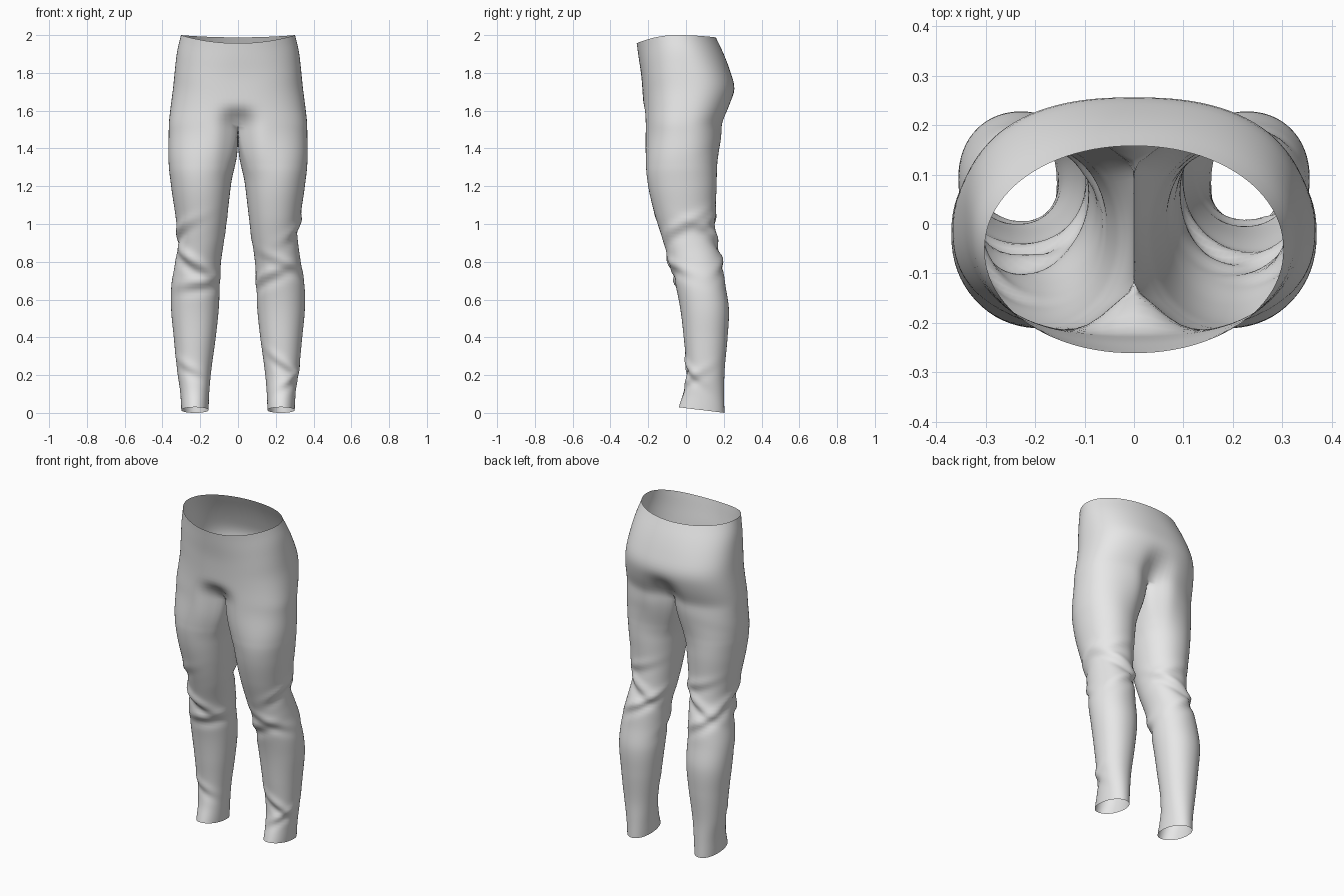
import bpy, bmesh, math

if "Cube" in bpy.data.objects:
    bpy.data.objects.remove(bpy.data.objects["Cube"])

# Silhouette stations: height, outer x, inner x, front y, back y
STATIONS = [
    (0.00, .300, .156, -.038, .203), (0.10, .306, .152, -.010, .202),
    (0.22, .322, .142, .003, .204), (0.40, .340, .118, -.012, .220),
    (0.55, .354, .102, -.030, .227), (0.68, .352, .096, -.056, .208),
    (0.80, .332, .090, -.088, .192), (0.92, .318, .072, -.124, .160),
    (1.05, .332, .056, -.165, .155), (1.20, .354, .038, -.200, .162),
    (1.40, .374, .010, -.222, .166), (1.53, .367, .0, -.225, .200),
    (1.62, .357, .0, -.226, .236), (1.72, .344, .0, -.231, .258),
    (1.82, .334, .0, -.238, .233), (1.92, .322, .0, -.251, .196),
    (2.00, .302, .0, -.261, .158)]
CROTCH = 1.53
OUTER, INNER = 49, 15          # columns on the outer arc and the inseam

# Cloth folds per leg: height, slope per radian, angle (front -90, back 90), depth
FOLDS = {
    -1: [(.81, .07, -75, .016), (.70, -.02, -110, .012), (.97, -.06, -20, .010),
         (.93, .07, 100, .012), (.84, -.07, 70, .011), (1.02, -.05, 110, .008),
         (1.47, .05, 95, .010), (.24, .05, -80, .006)],
    1: [(.74, .05, -115, .011), (.80, -.05, -70, .008), (1.00, .07, -10, .010),
        (.93, -.07, 80, .012), (.84, .07, 105, .011), (1.03, .05, 60, .008),
        (1.47, .05, 95, .010), (.25, -.07, -70, .010), (.18, .06, -50, .007)]}


def smooth(a, b, v):
    t = min(1, max(0, (v - a) / (b - a)))
    return t * t * (3 - 2 * t)


def station(z):
    """Smooth interpolation of the silhouette at height z."""
    n = len(STATIONS)
    i = max(k for k in range(n - 1) if STATIONS[k][0] <= z + 1e-9)
    p0, p1 = STATIONS[max(i - 1, 0)], STATIONS[i]
    p2, p3 = STATIONS[i + 1], STATIONS[min(i + 2, n - 1)]
    h = p2[0] - p1[0]
    t = (z - p1[0]) / h
    out = []
    for c in range(1, 5):
        m1 = (p2[c] - p0[c]) / (p2[0] - p0[0]) * h
        m2 = (p3[c] - p1[c]) / (p3[0] - p1[0]) * h
        out.append((2*t**3 - 3*t*t + 1) * p1[c] + (t**3 - 2*t*t + t) * m1
                   + (3*t*t - 2*t**3) * p2[c] + (t**3 - t*t) * m2)
    return out


def power(v, e):
    return math.copysign(abs(v) ** e, v)


def torso_point(z, phi):
    """Half of the hip section, from front centre round to back centre."""
    xo, _, yf, yb = station(z)
    cy, ry = (yf + yb) / 2, (yb - yf) / 2
    n = 2 / (2.05 + .35 * (1 - smooth(1.75, 2.0, z)))
    x = xo * power(max(0, math.cos(phi)), n)
    s = power(math.sin(phi), n)
    if phi < 0:                # dip in front above the crotch
        dent = .42 * (1 - smooth(CROTCH, 1.63, z))
    else:                      # cleft at the back
        dent = .36 * (1 - smooth(CROTCH, 1.70, z))
    y = cy + ry * s * (1 - dent * math.exp(-(x / .07) ** 2))
    w = smooth(1.6, 2.0, z)    # waistline dips at front and back
    return x, y, z - w * s * s * (.043 if phi < 0 else .012)


def fold_offset(side, z, a):
    d = 0
    for z0, slope, deg, amp in FOLDS[side]:
        da = (a - math.radians(deg) + math.pi) % (2 * math.pi) - math.pi
        u = (z - z0 - slope * da) / .030
        d += amp * (math.exp(-u * u) - .8 * math.exp(-(u + 1.5) ** 2)) \
            * math.exp(-(da / .95) ** 2)
    return d


def leg_point(side, z, j):
    """Closed leg section that grows out of the half hip section."""
    a = math.radians(-135 + 270 * j / (OUTER - 1)) if j < OUTER else \
        math.radians(135 + 90 * (j - OUTER + 1) / (INNER + 1))
    xo, xi, yf, yb = station(z)
    cx, rx, cy, ry = (xo + xi) / 2, (xo - xi) / 2, (yf + yb) / 2, (yb - yf) / 2
    b = 1 - smooth(1.22, CROTCH, z)
    d = fold_offset(side, z, a) * b
    x = cx + (rx + d) * power(math.cos(a), .95)
    y = cy + (ry + d) * power(math.sin(a), .95)
    # section shape at the crotch
    if j < OUTER:
        tx, ty, _ = torso_point(CROTCH, math.pi * (j / (OUTER - 1) - .5))
        sag = 0
    else:
        t = (j - OUTER + 1) / (INNER + 1)
        back = torso_point(CROTCH, math.pi / 2)[1]
        front = torso_point(CROTCH, -math.pi / 2)[1]
        tx, ty = 0, back + (front - back) * t
        sag = .045 * (1 - (2 * t - 1) ** 2) * (1 - b)
    hem = (1 - smooth(0, .3, z)) * .03 * (1 - math.sin(a)) / 2
    return (max(0, tx + (x - tx) * b), ty + (y - ty) * b, z - sag + hem)


def skin(bm, rows, side, closed):
    """Bridge successive rows of points, top to bottom."""
    verts = [[bm.verts.new((side * x, y, z)) for x, y, z in r] for r in rows]
    n = len(rows[0])
    for r0, r1 in zip(verts, verts[1:]):
        for j in range(n if closed else n - 1):
            k = (j + 1) % n
            q = [r0[j], r1[j], r1[k], r0[k]]
            bm.faces.new(q if side > 0 else q[::-1])


bm = bmesh.new()
for side in (-1, 1):
    # hips and waist
    rows = [[torso_point(2 - (2 - CROTCH) * i / 20,
                         math.pi * (j / (OUTER - 1) - .5)) for j in range(OUTER)]
            for i in range(21)]
    skin(bm, rows, side, False)
    # leg
    rows = [[leg_point(side, CROTCH * (1 - i / 90), j)
             for j in range(OUTER + INNER)] for i in range(91)]
    skin(bm, rows, side, True)

# sew the halves together along the centre seam and crotch
bmesh.ops.remove_doubles(bm, verts=bm.verts, dist=.0002)
# soften the joins
for _ in range(3):
    inside = [v for v in bm.verts if not v.is_boundary and v.co.z > 1.3]
    bmesh.ops.smooth_vert(bm, verts=inside, factor=.5, use_axis_x=True,
                          use_axis_y=True, use_axis_z=True)
for f in bm.faces:
    f.smooth = True

mesh = bpy.data.meshes.new("trousers")
bm.to_mesh(mesh)
bm.free()
cloth = bpy.data.materials.new("light grey cloth")
cloth.diffuse_color = (.8, .8, .8, 1)
cloth.use_nodes = True
cloth.node_tree.nodes["Principled BSDF"].inputs["Base Color"].default_value = cloth.diffuse_color
mesh.materials.append(cloth)
trousers = bpy.data.objects.new("trousers", mesh)
bpy.context.collection.objects.link(trousers)
